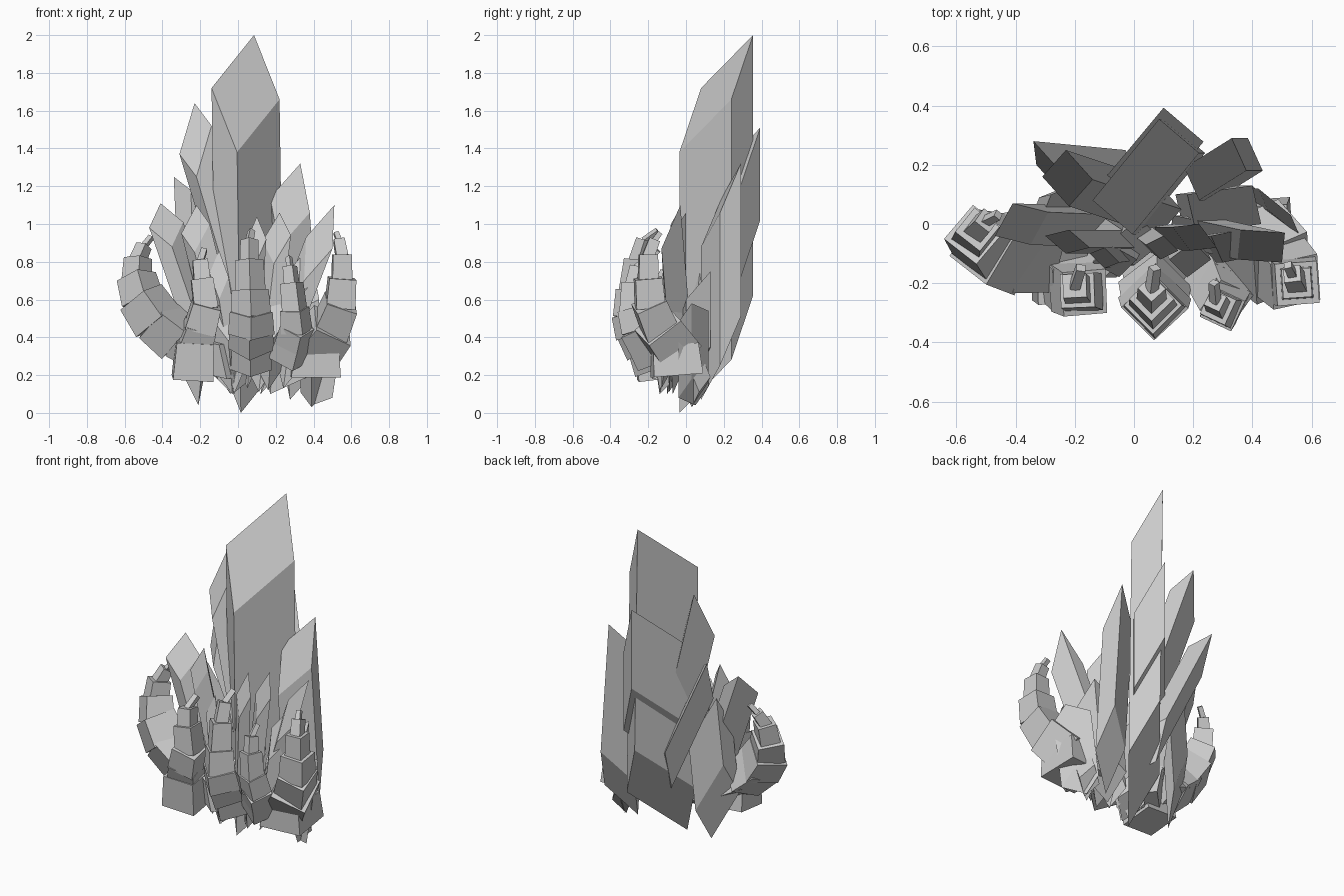
import bpy, bmesh
from math import cos, sin, radians
from mathutils import Vector


def finish(name, bm):
    bm.normal_update()
    bmesh.ops.recalc_face_normals(bm, faces=bm.faces)
    me = bpy.data.meshes.new(name)
    bm.to_mesh(me)
    bm.free()
    ob = bpy.data.objects.new(name, me)
    bpy.context.collection.objects.link(ob)
    return ob


def add_hexahedron(bm, low, high):
    lo = [bm.verts.new(p) for p in low]
    hi = [bm.verts.new(p) for p in high]
    bm.faces.new(lo[::-1])
    bm.faces.new(hi)
    for i in range(4):
        j = (i + 1) % 4
        bm.faces.new((lo[i], lo[j], hi[j], hi[i]))


def crystal(name, apex, left, right, down):
    """Skewed block: apex corner, two cap edges and the long edge."""
    p, a, b, d = map(Vector, (apex, left, right, down))
    top = [p, p + a, p + a + b, p + b]
    bm = bmesh.new()
    add_hexahedron(bm, [q + d for q in top], top)
    finish(name, bm)


def finger(name, path, sizes, spin):
    """Curled chain of tapered blocks along a path."""
    pts = [Vector(p) for p in path]
    bm = bmesh.new()
    ref = Vector((cos(radians(spin)), sin(radians(spin)), 0))
    for p, q, s in zip(pts, pts[1:], sizes):
        axis = (q - p).normalized()
        u = (ref - axis * ref.dot(axis)).normalized()
        v = axis.cross(u)

        def ring(c, w):
            return [c + (u * i + v * j) * w / 2
                    for i, j in ((-1, -1), (1, -1), (1, 1), (-1, 1))]
        add_hexahedron(bm, ring(p - axis * s * 0.08, s * 0.97),
                       ring(q + axis * s * 0.08, s * 0.89))
    finish(name, bm)


# Tall blades
crystal("main_crystal", (.085, .355, 2.0), (-.225, -.275, -.28), (.135, -.115, -.34), (.02, 0, -1.38))
crystal("rear_plate", (.10, .393, 1.51), (-.225, -.27, -.28), (.135, -.115, -.34), (0, 0, -.49))
crystal("left_tall_crystal", (-.23, .25, 1.64), (-.08, -.09, -.27), (.09, -.10, -.12), (.30, -.10, -1.0))
crystal("left_rear_crystal", (-.34, .28, 1.25), (.01, -.08, -.25), (.09, -.10, -.07), (.31, -.03, -.65))
crystal("right_rear_crystal", (.33, .29, 1.32), (-.16, -.10, -.18), (.05, -.11, -.26), (.055, 0, -.81))

# Side blades
crystal("left_side_crystal", (-.41, .07, 1.11), (-.06, -.11, -.13), (.12, -.03, -.10), (.24, -.01, -.70))
crystal("left_low_crystal", (-.28, .10, .95), (.15, .06, -.30), (-.04, -.10, -.20), (-.04, -.01, -.41))
crystal("right_side_crystal", (.51, -.03, 1.10), (-.15, .01, -.17), (-.01, -.10, -.23), (-.23, .05, -.60))
crystal("right_low_crystal", (.53, .03, .58), (.03, -.07, -.10), (-.11, .09, -.04), (-.06, .0, -.40))
crystal("right_filler_crystal", (.40, .13, .75), (-.22, -.03, -.10), (.03, -.13, -.15), (-.04, .0, -.40))

# Small inner blades
crystal("inner_left_crystal", (-.22, -.02, 1.10), (-.08, -.02, -.15), (.07, -.06, -.10), (.19, .00, -.75))
crystal("inner_right_crystal", (.22, .0, 1.06), (-.09, -.01, -.15), (.06, -.08, -.12), (-.08, .0, -.68))
crystal("inner_middle_crystal", (.10, -.04, 1.04), (-.06, -.03, -.14), (.05, -.05, -.12), (-.04, .03, -.65))
crystal("inner_left_spike", (-.10, -.08, .86), (-.05, -.02, -.12), (.05, -.05, -.14), (.08, .01, -.50))
crystal("inner_right_spike", (.36, -.02, .86), (-.10, -.02, -.12), (.04, -.09, -.16), (-.06, .0, -.45))
crystal("front_left_spike", (-.08, -.07, .62), (-.06, -.06, -.12), (.09, -.05, -.12), (.02, .04, -.28))
crystal("front_right_spike", (.20, -.06, .62), (-.08, -.06, -.12), (.06, -.06, -.12), (-.02, .04, -.26))

# Curled block fingers around the front
finger("left_finger",
       [(-.22, -.06, .36), (-.33, -.09, .41), (-.43, -.10, .49), (-.505, -.08, .60),
        (-.535, -.04, .71), (-.53, -.02, .81), (-.50, .01, .88), (-.46, .03, .93)],
       [.21, .22, .21, .17, .12, .07, .03], 52)
finger("left_front_finger",
       [(-.24, -.15, .20), (-.23, -.17, .36), (-.20, -.21, .45), (-.17, -.23, .56),
        (-.19, -.225, .70), (-.20, -.21, .80), (-.18, -.15, .86)],
       [.22, .18, .17, .13, .09, .035], 2)
finger("middle_finger",
       [(.07, -.17, .24), (.07, -.21, .35), (.07, -.255, .43), (.07, -.28, .52),
        (.065, -.275, .64), (.06, -.255, .80), (.06, -.22, .91), (.07, -.15, .96)],
       [.16, .18, .18, .155, .12, .075, .035], 45)
finger("right_front_finger",
       [(.27, -.17, .29), (.29, -.21, .36), (.31, -.26, .44), (.30, -.285, .54),
        (.285, -.28, .68), (.275, -.26, .77), (.27, -.20, .82)],
       [.16, .15, .13, .105, .065, .03], 65)
finger("right_finger",
       [(.405, -.05, .22), (.405, -.06, .34), (.49, -.14, .45), (.54, -.19, .57),
        (.55, -.20, .70), (.55, -.20, .83), (.535, -.17, .91), (.52, -.14, .95)],
       [.27, .24, .19, .16, .11, .065, .03], 4)

# Base blocks tying the cluster together
crystal("base_left_block", (-.16, .06, .42), (-.12, -.12, -.02), (.18, -.12, -.04), (.04, 0, -.18))
crystal("base_front_tip", (.02, .02, .50), (-.10, -.08, -.08), (.08, -.08, -.08), (-.03, 0, -.24))
crystal("base_right_tip", (.40, .06, .36), (-.07, -.04, -.08), (.06, -.06, -.08), (.0, .07, -.17))
